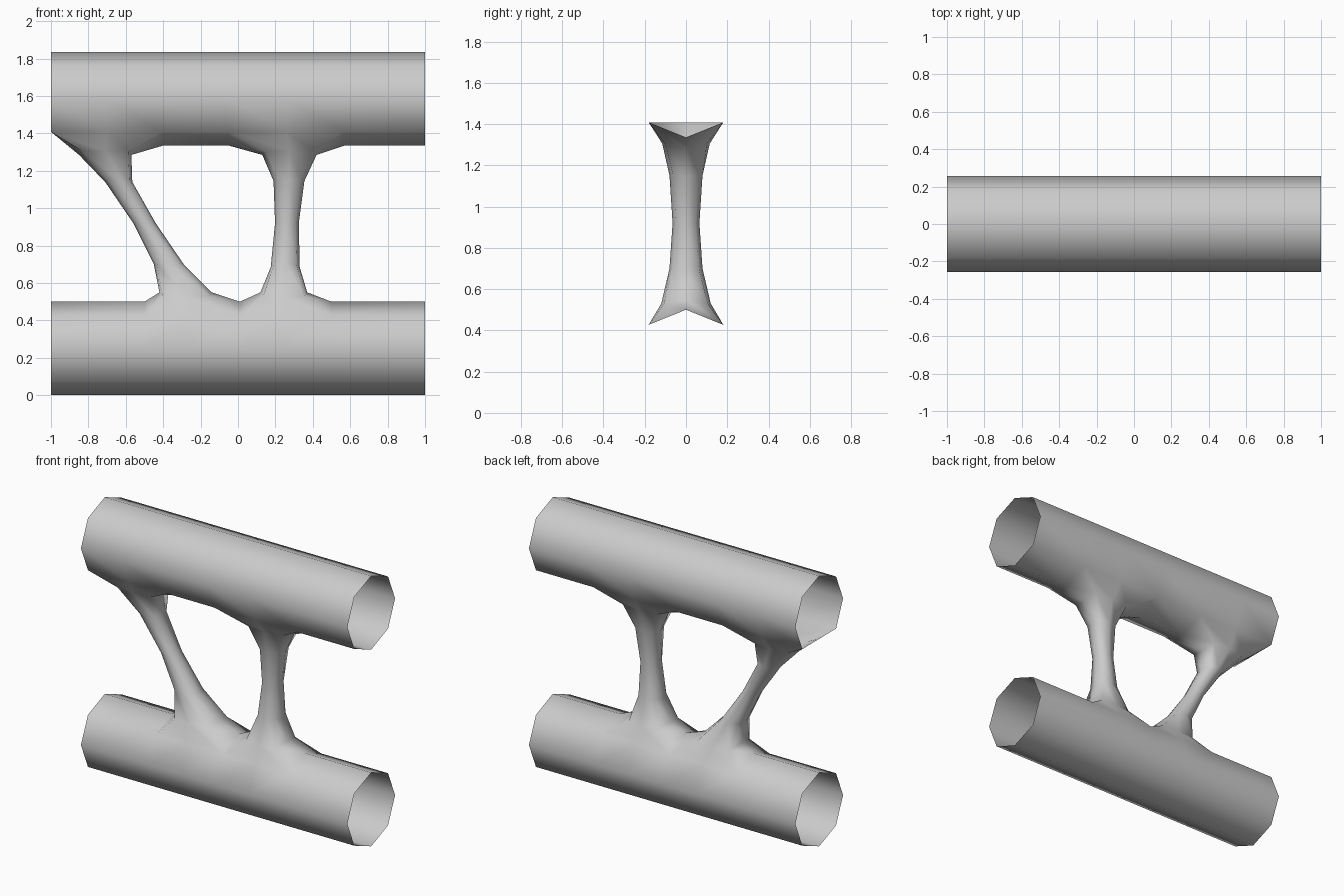
import bpy, bmesh, math

if "Cube" in bpy.data.objects:
    bpy.data.objects.remove(bpy.data.objects["Cube"])

RZ, RY = 0.25, 0.256          # tube radii
LOW, HIGH = 0.25, 1.585       # tube centre heights
SIDES = 8
S = math.sin(math.pi / 4)
bm = bmesh.new()


def tube(cz, stations, holes, sign):
    """Open octagonal tube along x; sign = side on which the holes are (+1 top, -1 bottom)."""
    rings = []
    for x in stations:
        rings.append([bm.verts.new((x, RY * math.sin(a), cz + sign * RZ * math.cos(a)))
                      for a in (2 * math.pi * i / SIDES for i in range(SIDES))])
    for k in range(len(stations) - 1):
        mid = (stations[k] + stations[k + 1]) / 2
        in_hole = any(a < mid < b for a, b in holes)
        for i in range(SIDES):
            if in_hole and i in (0, SIDES - 1):
                continue
            j = (i + 1) % SIDES
            bm.faces.new((rings[k][i], rings[k][j], rings[k + 1][j], rings[k + 1][i]))


SQUARE = [(-1, 0), (-1, -1), (0, -1), (1, -1), (1, 0), (1, 1), (0, 1), (-1, 1)]


def strut(sections):
    """Loft 8-point rings: (x_left, x_right, y half width, z middle, z side, corner, z left end)."""
    rings = []
    for x0, x1, w, zm, zs, c, *zl in sections:
        ring = []
        for u, v in SQUARE:
            f = c if u and v else 1.0
            z = zs if v else zm
            if zl and (u, v) == (-1, 0):
                z = zl[0]
            ring.append(bm.verts.new(((x0 + x1) / 2 + u * f * (x1 - x0) / 2, v * f * w, z)))
        rings.append(ring)
    for a, b in zip(rings, rings[1:]):
        for i in range(8):
            j = (i + 1) % 8
            bm.faces.new((a[i], a[j], b[j], b[i]))


HY = RY * S
TOP_M, TOP_S = HIGH - RZ, HIGH - RZ * S
BOT_M, BOT_S = LOW + RZ, LOW + RZ * S

# Lower and upper tubes with openings for the struts
tube(LOW, [-1, -0.5, -0.245, 0.01, 0.255, 0.5, 1], [(-0.5, 0.01), (0.01, 0.5)], 1)
tube(HIGH, [-1, -0.7, -0.4, -0.05, 0.26, 0.57, 1], [(-1, -0.4), (-0.05, 0.57)], -1)

# Slanted strut
strut([
    (-1.0, -0.4, HY, TOP_M, TOP_S, 1.0, TOP_S),
    (-0.85, -0.57, 0.115, 1.285, 1.305, 0.88),
    (-0.71, -0.565, 0.08, 1.14, 1.15, 0.78),
    (-0.56, -0.44, 0.065, 0.92, 0.92, 0.74),
    (-0.45, -0.29, 0.08, 0.70, 0.70, 0.78),
    (-0.42, -0.14, 0.12, 0.55, 0.53, 0.88),
    (-0.5, 0.01, HY, BOT_M, BOT_S, 1.0),
])

# Upright strut
strut([
    (-0.05, 0.57, HY, TOP_M, TOP_S, 1.0),
    (0.13, 0.42, 0.115, 1.285, 1.305, 0.88),
    (0.19, 0.355, 0.08, 1.145, 1.15, 0.78),
    (0.198, 0.325, 0.065, 0.92, 0.92, 0.74),
    (0.175, 0.33, 0.08, 0.685, 0.70, 0.78),
    (0.12, 0.37, 0.12, 0.55, 0.53, 0.88),
    (0.01, 0.5, HY, BOT_M, BOT_S, 1.0),
])

# Weld struts to the tubes and shade smoothly
bmesh.ops.remove_doubles(bm, verts=bm.verts, dist=0.001)
bmesh.ops.recalc_face_normals(bm, faces=bm.faces)
for f in bm.faces:
    f.smooth = True
mesh = bpy.data.meshes.new("joined_tubes")
bm.to_mesh(mesh)
bm.free()
bpy.context.collection.objects.link(bpy.data.objects.new("joined_tubes", mesh))
